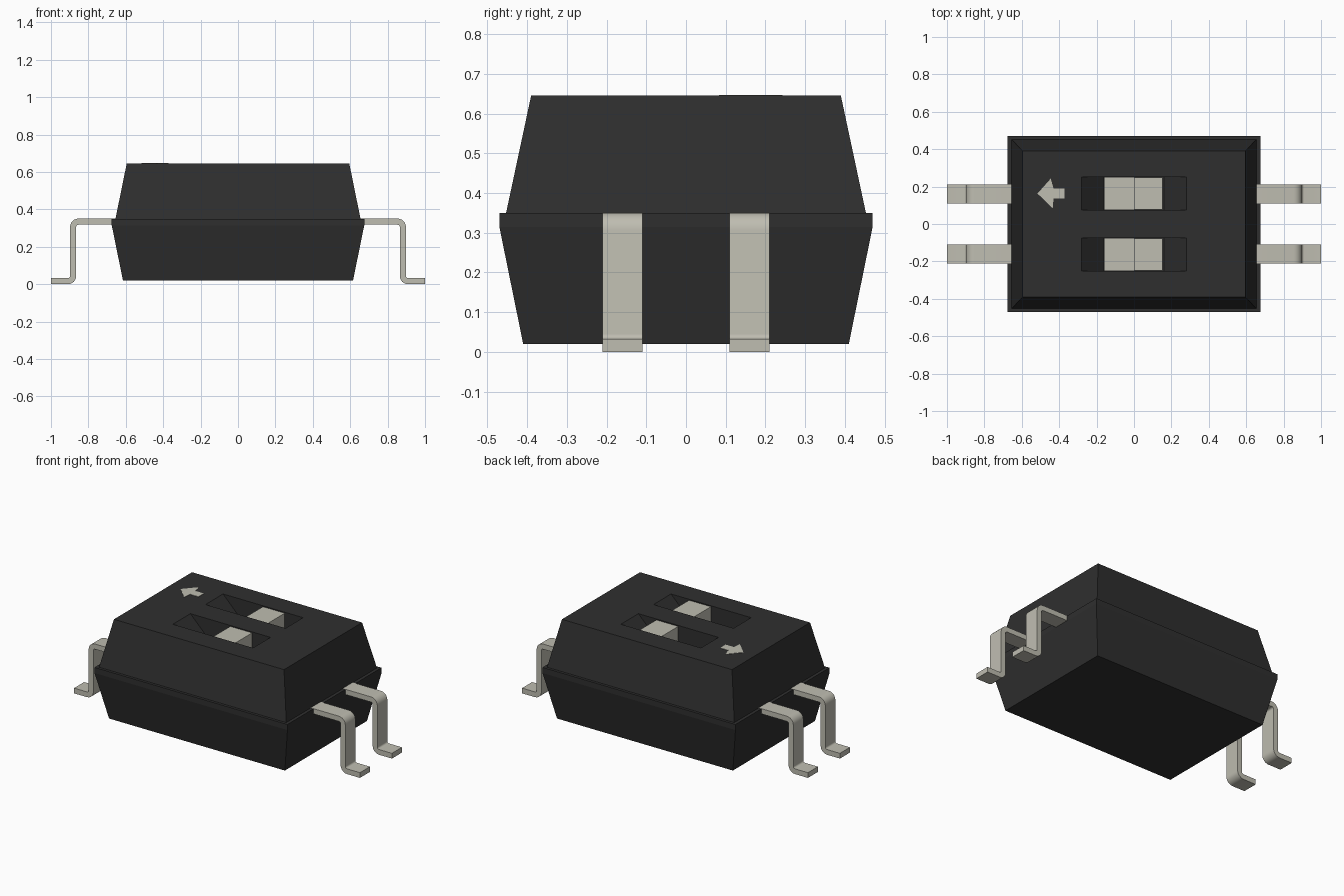
import bpy, bmesh
from math import sin, cos, radians
from mathutils import Vector

if "Cube" in bpy.data.objects:
    bpy.data.objects.remove(bpy.data.objects["Cube"])


def material(name, colour):
    m = bpy.data.materials.new(name)
    m.use_nodes = True
    m.diffuse_color = (*colour, 1)
    m.node_tree.nodes["Principled BSDF"].inputs["Base Color"].default_value = (*colour, 1)
    return m


black = material("black plastic", (0.028, 0.028, 0.028))
pale = material("pale metal", (0.52, 0.51, 0.44))


def finish(name, bm, mat):
    bmesh.ops.recalc_face_normals(bm, faces=bm.faces)
    mesh = bpy.data.meshes.new(name)
    bm.to_mesh(mesh)
    bm.free()
    mesh.materials.append(mat)
    ob = bpy.data.objects.new(name, mesh)
    bpy.context.collection.objects.link(ob)
    return ob


def prism(name, points, direction, mat):
    """Extrude a flat outline along a direction."""
    bm = bmesh.new()
    face = bm.faces.new([bm.verts.new(p) for p in points])
    out = bmesh.ops.extrude_face_region(bm, geom=[face])
    verts = [v for v in out["geom"] if isinstance(v, bmesh.types.BMVert)]
    bmesh.ops.translate(bm, verts=verts, vec=Vector(direction))
    return finish(name, bm, mat)


def activate(ob):
    bpy.ops.object.select_all(action="DESELECT")
    ob.select_set(True)
    bpy.context.view_layer.objects.active = ob


TOP, FLOOR, SLOT_Y, SLOT_HALF = 0.645, 0.525, 0.163, 0.0875

# Body: tapered halves meeting at a narrow lip
rings = [(0.615, 0.41, 0.02), (0.675, 0.47, 0.315), (0.675, 0.47, 0.35),
         (0.655, 0.453, 0.35), (0.595, 0.39, TOP)]
bm = bmesh.new()
loops = [[bm.verts.new((sx * x, sy * y, z))
          for sx, sy in ((-1, -1), (1, -1), (1, 1), (-1, 1))] for x, y, z in rings]
for low, high in zip(loops, loops[1:]):
    for i in range(4):
        j = (i + 1) % 4
        bm.faces.new((low[i], low[j], high[j], high[i]))
bm.faces.new(loops[0])
bm.faces.new(loops[-1])
body = finish("body", bm, black)

# Slots with sloping ends, each holding a slider
rise = 0.05
flare = 0.28 + rise * 0.12 / (TOP - FLOOR)
for label, side in (("front", -1), ("back", 1)):
    y0 = side * SLOT_Y - SLOT_HALF
    outline = [(-0.16, y0, FLOOR), (0.16, y0, FLOOR),
               (flare, y0, TOP + rise), (-flare, y0, TOP + rise)]
    cutter = prism("slot_cutter", outline, (0, 2 * SLOT_HALF, 0), black)
    cutter.hide_render = True
    mod = body.modifiers.new("slot", "BOOLEAN")
    mod.operation = "DIFFERENCE"
    mod.solver = "EXACT"
    mod.object = cutter
    activate(body)
    bpy.ops.object.modifier_apply(modifier=mod.name)
    bpy.data.objects.remove(cutter)

    steps = [(-0.158, FLOOR - 0.01), (0.153, FLOOR - 0.01), (0.153, TOP - 0.005),
             (0, TOP - 0.005), (0, FLOOR + 0.004), (-0.158, FLOOR + 0.004)]
    prism(label + "_slider", [(x, y0 + 0.002, z) for x, z in steps],
          (0, 2 * SLOT_HALF - 0.004, 0), pale)

# Arrow mark on the top
arrow = [(-0.516, 0), (-0.445, 0.08), (-0.43, 0.027), (-0.372, 0.027),
         (-0.372, -0.027), (-0.43, -0.027), (-0.435, -0.08)]
prism("arrow_mark", [(x, y + 0.163, TOP - 0.002) for x, y in arrow], (0, 0, 0.004), pale)


# Pins: bent strips with rounded corners
def arc(cx, cz, r, start, end, n=6):
    angles = [radians(start + (end - start) * i / n) for i in range(n + 1)]
    return [(cx + r * cos(a), cz + r * sin(a)) for a in angles]


OUT, IN = 0.045, 0.012
profile = ([(0.6, 0.351)] + arc(0.853, 0.306, OUT, 90, 0)
           + arc(0.91, 0.045, IN, 180, 270) + [(1, 0.033), (1, 0)]
           + arc(0.91, 0.045, OUT, 270, 180)
           + arc(0.853, 0.306, IN, 0, 90) + [(0.6, 0.318)])
for end, sx in (("left", 1), ("right", -1)):
    for label, y in (("front", -0.16), ("back", 0.16)):
        pin = prism(f"{label}_{end}_pin", [(sx * x, y - 0.05, z) for x, z in profile],
                    (0, 0.1, 0), pale)
        activate(pin)
        bpy.ops.object.shade_smooth_by_angle(angle=radians(35))
